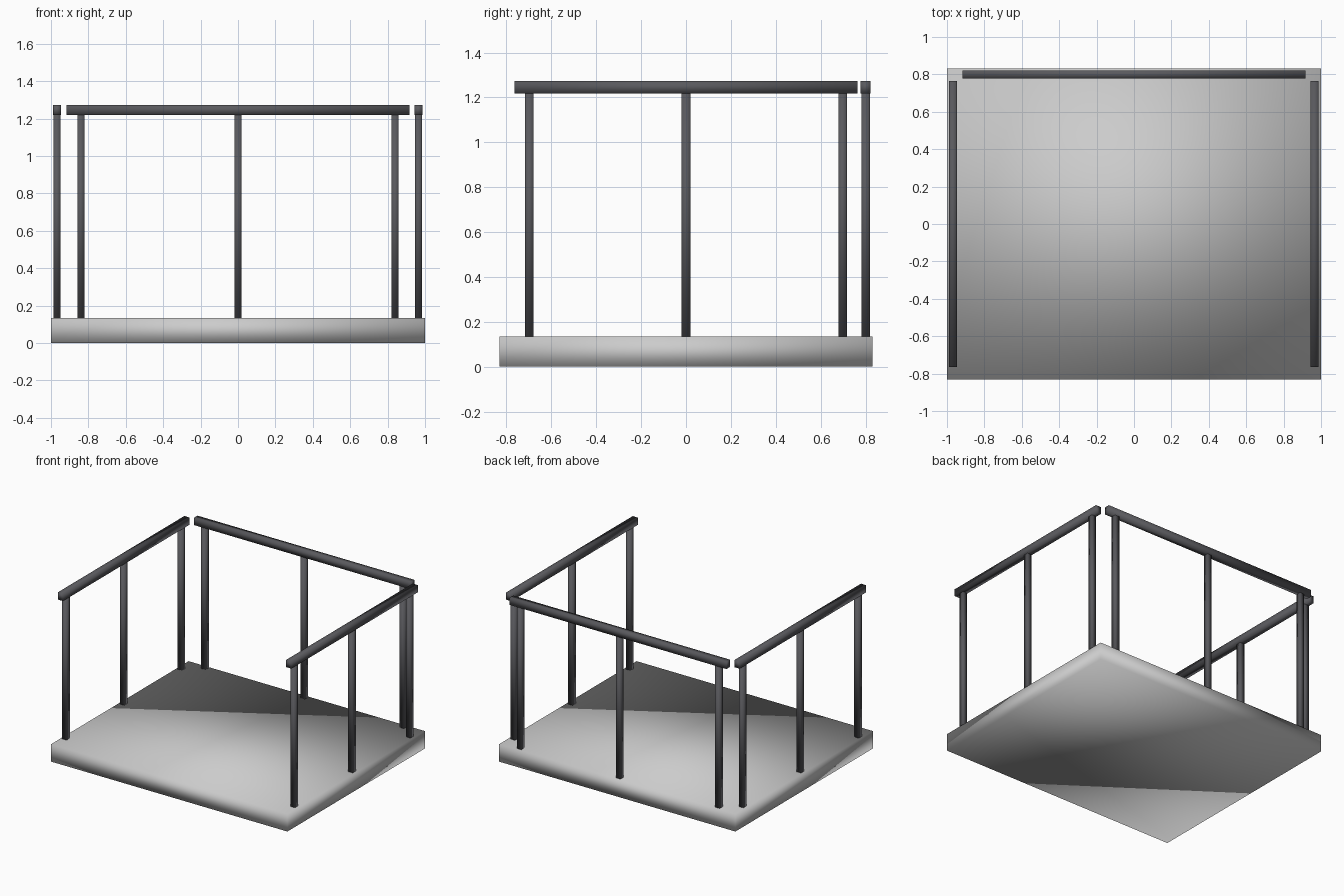
import bpy

if "Cube" in bpy.data.objects:
    bpy.data.objects.remove(bpy.data.objects["Cube"])

dark = bpy.data.materials.new("dark_metal")
dark.diffuse_color = (0.1, 0.1, 0.11, 1)
dark.use_nodes = True
dark.node_tree.nodes["Principled BSDF"].inputs["Base Color"].default_value = dark.diffuse_color


def box(name, lo, hi, mat=None):
    """Smooth-shaded box between two corners."""
    bpy.ops.mesh.primitive_cube_add(size=1, location=[(a + b) / 2 for a, b in zip(lo, hi)])
    ob = bpy.context.object
    ob.name = name
    ob.scale = [b - a for a, b in zip(lo, hi)]
    bpy.ops.object.transform_apply(location=False, rotation=False, scale=True)
    bpy.ops.object.shade_smooth()
    if mat:
        ob.data.materials.append(mat)
    return ob


SLAB_TOP, RAIL_BOTTOM, RAIL_TOP = 0.134, 1.218, 1.273
POST, RAIL = 0.019, 0.022  # half widths


def railing(name, axis, offset, half_length, spacing):
    """Handrail along an axis (0 = x, 1 = y) carried by three posts."""
    def span(a, half_along, half_across, z0, z1):
        lo, hi = [0, 0, z0], [0, 0, z1]
        lo[axis], hi[axis] = a - half_along, a + half_along
        lo[1 - axis], hi[1 - axis] = offset - half_across, offset + half_across
        return lo, hi

    box(name + "_handrail", *span(0, half_length, RAIL, RAIL_BOTTOM, RAIL_TOP), dark)
    for i in (-1, 0, 1):
        box(f"{name}_post_{i + 2}", *span(i * spacing, POST, POST, SLAB_TOP, RAIL_BOTTOM), dark)


# Platform slab
box("platform", (-1, -0.831, 0), (1, 0.831, SLAB_TOP))

# Railings on three sides, front left open
railing("back", 0, 0.80, 0.918, 0.84)
railing("left", 1, -0.968, 0.765, 0.698)
railing("right", 1, 0.965, 0.765, 0.698)
